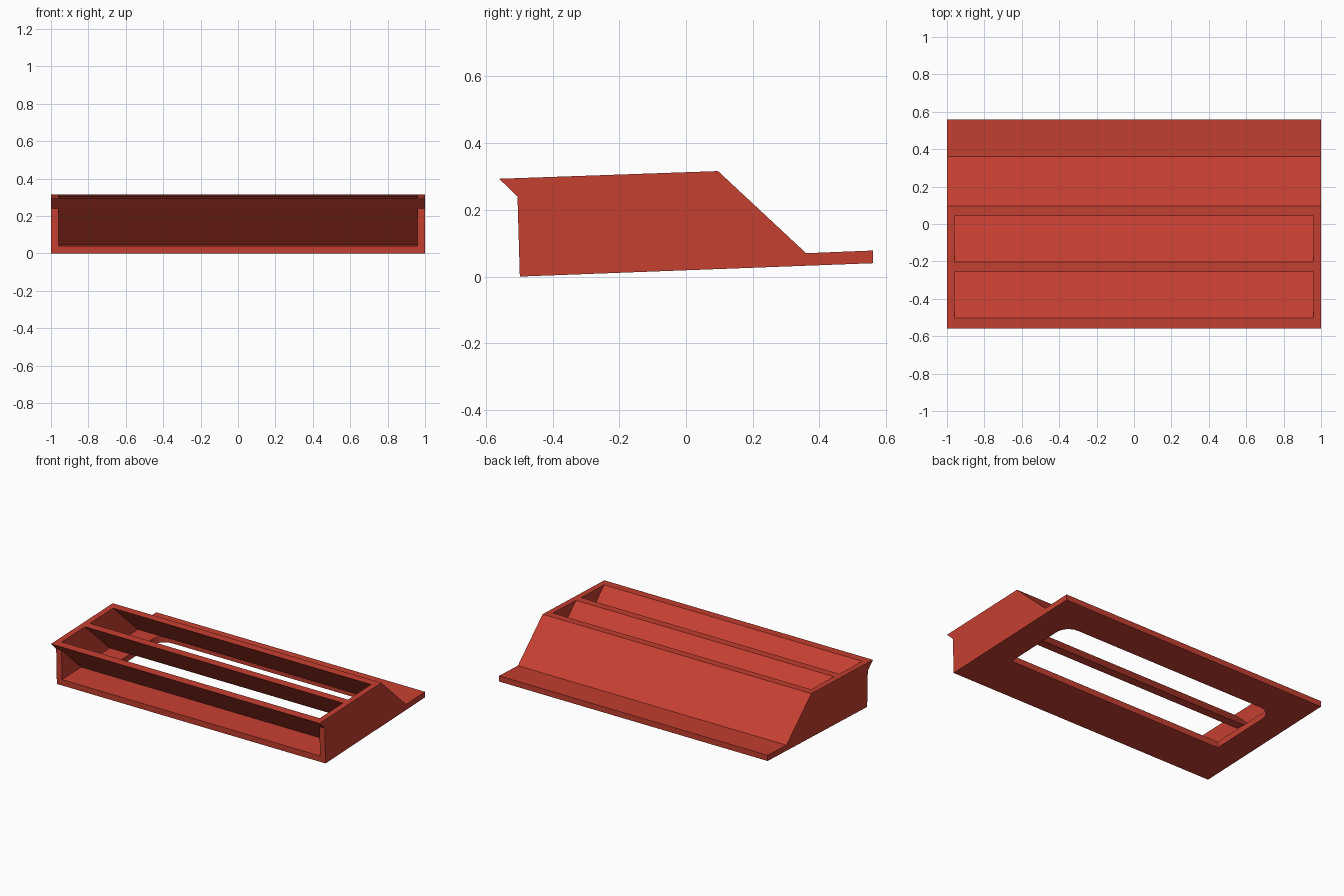
import bpy, bmesh, math

if "Cube" in bpy.data.objects:
    bpy.data.objects.remove(bpy.data.objects["Cube"])

red = bpy.data.materials.new("brick_red")
red.diffuse_color = (0.56, 0.05, 0.03, 1.0)
red.use_nodes = True
red.node_tree.nodes["Principled BSDF"].inputs["Base Color"].default_value = red.diffuse_color


def floor_top(y):
    return 0.04 + 0.0377 * (y + 0.5)


def make_prism(name, lower, upper):
    """Solid between two matching outlines."""
    bm = bmesh.new()
    a = [bm.verts.new(p) for p in lower]
    b = [bm.verts.new(p) for p in upper]
    bm.faces.new(a)
    bm.faces.new(b[::-1])
    for i in range(len(a)):
        j = (i + 1) % len(a)
        bm.faces.new((a[i], b[i], b[j], a[j]))
    bmesh.ops.recalc_face_normals(bm, faces=bm.faces)
    me = bpy.data.meshes.new(name)
    bm.to_mesh(me)
    bm.free()
    me.materials.append(red)
    ob = bpy.data.objects.new(name, me)
    bpy.context.collection.objects.link(ob)
    return ob


def side_prism(name, profile, half):
    """Extrude a (y, z) profile along x."""
    return make_prism(name, [(-half, y, z) for y, z in profile],
                      [(half, y, z) for y, z in profile])


# Wedge-shaped housing with overhanging front lip and rear flange
body = side_prism("vent_housing", [
    (-0.498, 0.0), (0.56, 0.04), (0.56, 0.078), (0.36, 0.07),
    (0.096, 0.316), (-0.56, 0.293), (-0.505, 0.24)], 1.0)

# Open front bay below the first slat
cutters = [side_prism("front_bay_cutter", [
    (-0.7, floor_top(-0.7)), (-0.7, 0.24), (-0.505, 0.24),
    (-0.298, floor_top(-0.298))], 0.96)]


# Slanted slots that leave the louvre slats between them
def slot(name, y0, y1):
    slope = 0.925
    pts = []
    for y, top in ((y0, 0.314 + 0.035 * (y0 - 0.096)), (y1, 0.314 + 0.035 * (y1 - 0.096))):
        # where the slanted line meets the floor
        yb = (top + slope * y - 0.04 - 0.0377 * 0.5) / (slope + 0.0377)
        pts.append(((y - 0.1, top + 0.1 * slope), (yb, floor_top(yb))))
    (a, b), (c, d) = pts
    return side_prism(name, [a, b, d, c], 0.96)


cutters.append(slot("front_slot_cutter", -0.50, -0.255))
cutters.append(slot("rear_slot_cutter", -0.20, 0.045))

# Floor opening with rounded rear corners
hx, yf, yr, r = 0.81, -0.18, 0.33, 0.09
outline = [(-hx, yf), (hx, yf)]
for cx, start in ((hx - r, 0), (-hx + r, 90)):
    for i in range(9):
        t = math.radians(start + 90 * i / 8)
        outline.append((cx + r * math.cos(t), yr - r + r * math.sin(t)))
cutters.append(make_prism("floor_opening_cutter",
                          [(x, y, -0.2) for x, y in outline],
                          [(x, y, floor_top(y) + 0.001) for x, y in outline]))

# Carve the housing, then discard the cutters
bpy.context.view_layer.objects.active = body
for c in cutters:
    c.hide_render = True
    mod = body.modifiers.new(c.name, 'BOOLEAN')
    mod.operation = 'DIFFERENCE'
    mod.solver = 'EXACT'
    mod.object = c
    bpy.ops.object.modifier_apply(modifier=mod.name)
for c in cutters:
    bpy.data.objects.remove(c)
